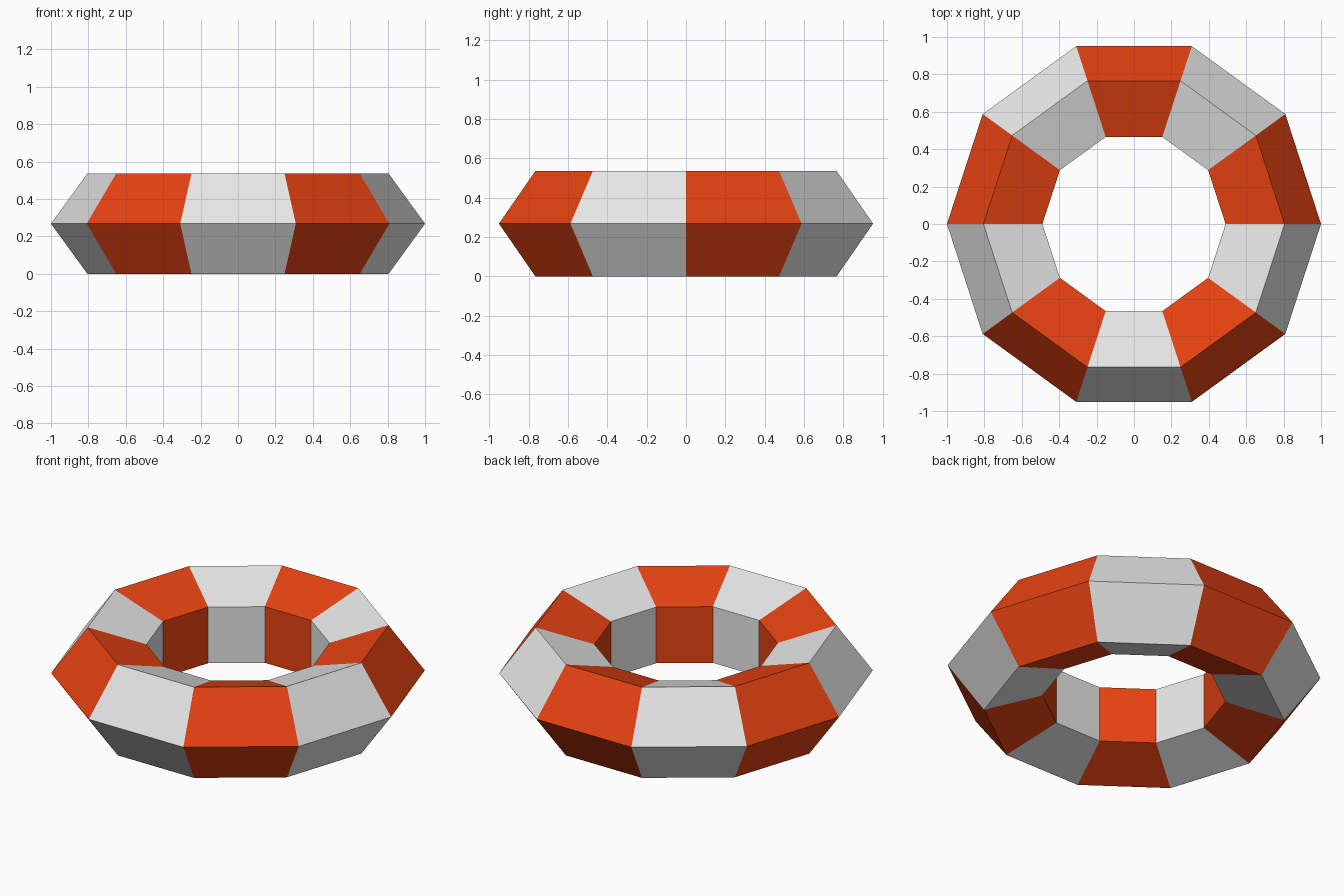
import bpy
import bmesh
from math import sin, cos, tau

if "Cube" in bpy.data.objects:
    bpy.data.objects.remove(bpy.data.objects["Cube"])

SEGMENTS, SIDES = 10, 5        # panels around the ring, sides of its cross-section
TUBE = 0.282                   # cross-section radius
RING = 1.0 - TUBE              # radius of the ring's centre line
MID_Z = TUBE * sin(tau / SIDES)


def material(name, colour):
    mat = bpy.data.materials.new(name)
    mat.diffuse_color = (*colour, 1.0)
    mat.use_nodes = True
    mat.node_tree.nodes["Principled BSDF"].inputs["Base Color"].default_value = mat.diffuse_color
    return mat


# Ring: a pentagon swept around z, one corner pointing outwards
bm = bmesh.new()
rings = []
for i in range(SEGMENTS):
    a = tau * i / SEGMENTS
    loop = []
    for j in range(SIDES):
        b = tau * j / SIDES
        r = RING + TUBE * cos(b)
        loop.append(bm.verts.new((r * cos(a), r * sin(a), MID_Z + TUBE * sin(b))))
    rings.append(loop)

# Panels: alternate orange and white around the ring
for i in range(SEGMENTS):
    here, ahead = rings[i], rings[(i + 1) % SEGMENTS]
    for j in range(SIDES):
        k = (j + 1) % SIDES
        face = bm.faces.new((here[j], ahead[j], ahead[k], here[k]))
        face.material_index = i % 2
bmesh.ops.recalc_face_normals(bm, faces=bm.faces)

mesh = bpy.data.meshes.new("life_ring")
bm.to_mesh(mesh)
bm.free()
mesh.materials.append(material("orange", (0.8, 0.055, 0.006)))
mesh.materials.append(material("white", (0.8, 0.8, 0.8)))
bpy.context.collection.objects.link(bpy.data.objects.new("life_ring", mesh))
